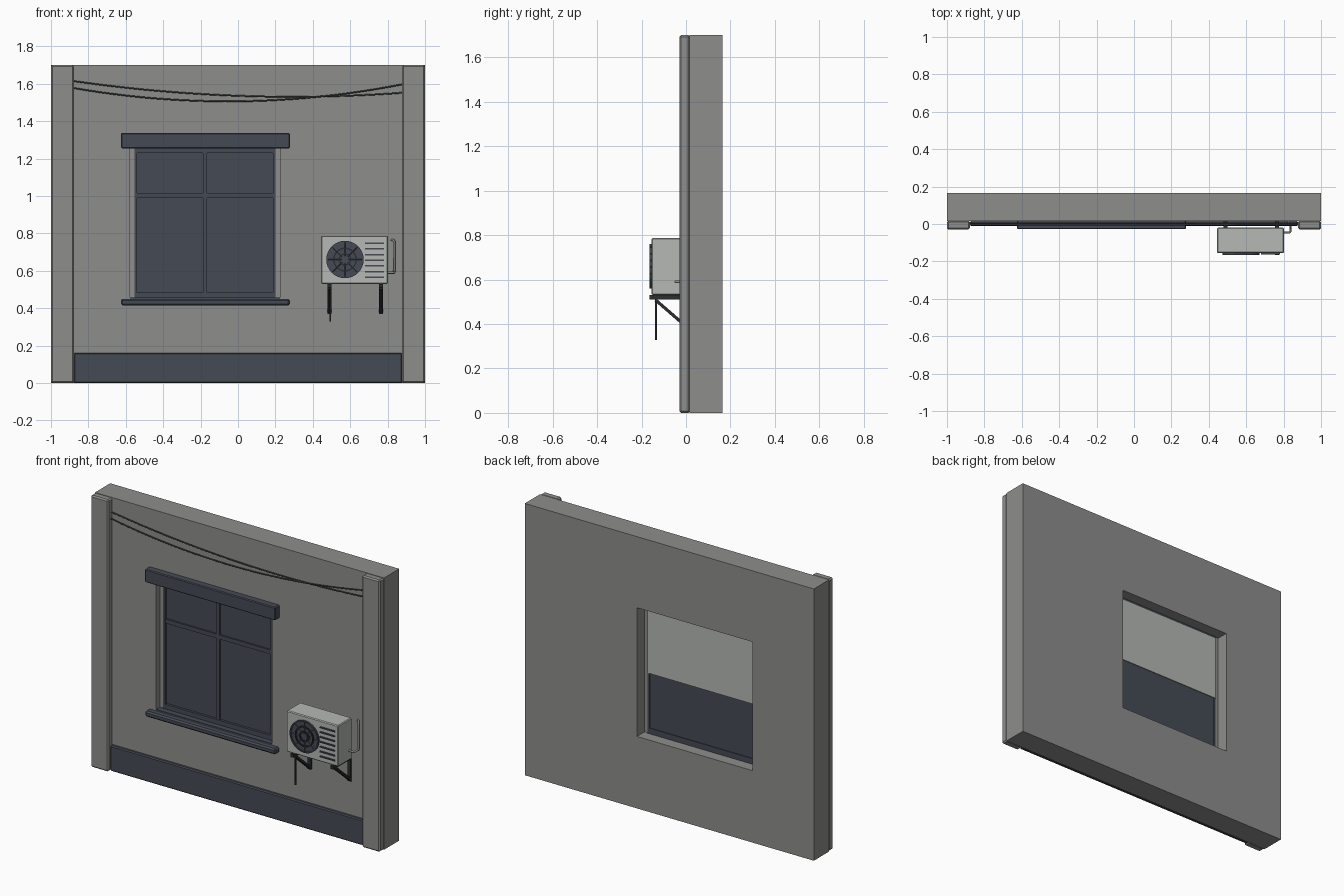
import bpy, bmesh, math
from mathutils import Vector

if "Cube" in bpy.data.objects:
    bpy.data.objects.remove(bpy.data.objects["Cube"])


def material(name, *rgb):
    m = bpy.data.materials.new(name)
    m.use_nodes = True
    m.diffuse_color = (*rgb, 1)
    m.node_tree.nodes["Principled BSDF"].inputs["Base Color"].default_value = (*rgb, 1)
    return m


plaster = material("grey plaster", .27, .27, .265)
slate = material("dark slate", .06, .07, .09)
casing_paint = material("pale casing", .46, .48, .46)
iron = material("black iron", .025, .026, .03)
cable_grey = material("cable grey", .08, .08, .08)


def finish(name, bm, mat, smooth=False):
    bmesh.ops.recalc_face_normals(bm, faces=bm.faces)
    me = bpy.data.meshes.new(name)
    bm.to_mesh(me)
    bm.free()
    me.materials.append(mat)
    ob = bpy.data.objects.new(name, me)
    bpy.context.collection.objects.link(ob)
    if smooth:
        bpy.ops.object.select_all(action='DESELECT')
        ob.select_set(True)
        bpy.context.view_layer.objects.active = ob
        bpy.ops.object.shade_smooth_by_angle(angle=math.radians(40))
    return ob


def box(name, xs, ys, zs, mat, bevel=0):
    bm = bmesh.new()
    bmesh.ops.create_cube(bm, size=1)
    for v in bm.verts:
        v.co = [a + (b - a) * (c + .5) for (a, b), c in zip((xs, ys, zs), v.co)]
    if bevel:
        bmesh.ops.bevel(bm, geom=bm.edges[:], offset=bevel, segments=1, affect='EDGES')
    return finish(name, bm, mat)


def tube(name, points, radius, mat):
    cu = bpy.data.curves.new(name, 'CURVE')
    cu.dimensions = '3D'
    cu.bevel_depth = radius
    cu.bevel_resolution = 2
    cu.use_fill_caps = True
    sp = cu.splines.new('POLY')
    sp.points.add(len(points) - 1)
    for p, co in zip(sp.points, points):
        p.co = (*co, 1)
    cu.materials.append(mat)
    ob = bpy.data.objects.new(name, cu)
    bpy.context.collection.objects.link(ob)
    return ob


def disc(name, centre, radius, y0, y1, mat, inner=0):
    # Flat disc or ring facing the front
    bm = bmesh.new()
    n = 32
    rims = []
    for r, y in ((radius, y0), (radius, y1), (inner, y1), (inner, y0)):
        if r:
            rims.append([bm.verts.new((centre[0] + r * math.cos(math.tau * i / n), y,
                                       centre[1] + r * math.sin(math.tau * i / n)))
                         for i in range(n)])
    if not inner:
        bm.faces.new(rims[0])
        bm.faces.new(rims[1])
    for k in range(len(rims) if inner else 1):
        a, b = rims[k], rims[(k + 1) % len(rims)]
        for i in range(n):
            j = (i + 1) % n
            bm.faces.new((a[i], a[j], b[j], b[i]))
    return finish(name, bm, mat, True)


# Wall with window opening
FRONT, BACK = .015, .165
L, R, B, T = -.577, .224, .45, 1.255
bm = bmesh.new()
outer = [bm.verts.new((x, FRONT, z)) for x, z in ((-1, 0), (1, 0), (1, 1.7), (-1, 1.7))]
inner = [bm.verts.new((x, FRONT, z)) for x, z in ((L, B), (R, B), (R, T), (L, T))]
for i in range(4):
    j = (i + 1) % 4
    bm.faces.new((outer[i], outer[j], inner[j], inner[i]))
ext = bmesh.ops.extrude_face_region(bm, geom=bm.faces[:], use_keep_orig=True)
for v in ext["geom"]:
    if isinstance(v, bmesh.types.BMVert):
        v.co.y = BACK
finish("wall", bm, plaster)

# Corner pilasters and plinth
for side, s in (("right", -1), ("left", 1)):
    box(side + "_pilaster", sorted((s * .878, s)), (-.03, FRONT + .003), (0, 1.7), plaster, .008)
box("plinth", (-.878, .878), (-.01, FRONT), (0, .16), slate, .006)

# Lintel and sill
box("lintel", (-.626, .277), (-.028, FRONT + .005), (T, 1.337), slate, .005)
box("sill", (-.626, .277), (-.028, FRONT + .005), (.414, B), slate, .009)
box("inner_sill", (L, R), (FRONT, .06), (B - .01, B + .006), slate)

# Window jambs, frame, glazing bars, glass and blind
GL, GR = L + .028, R - .028
box("right_jamb", (L, GL), (.055, .09), (B, T), plaster)
box("left_jamb", (GR, R), (.055, .09), (B, T), plaster)
box("right_stile", (GL - .004, GL + .01), (.05, .095), (B, T), slate)
box("left_stile", (GR - .01, GR + .004), (.05, .095), (B, T), slate)
box("top_rail", (GL, GR), (.05, .095), (T - .025, T), slate)
box("bottom_rail", (GL, GR), (.05, .095), (B, B + .035), slate)
box("mullion", (-.188, -.165), (.052, .092), (B, T), slate)
box("transom", (GL, GR), (.054, .085), (.99, 1.016), slate)
box("glass", (GL, GR), (.065, .09), (B, T), slate)
box("blind", (GL, GR), (.095, .1), (.83, T - .015), casing_paint)

# Sagging cables, each a parabola between the pilasters
for name, z0, z1, sag, y in (("upper_cable", 1.615, 1.552, .048, .004),
                             ("lower_cable", 1.578, 1.598, .082, -.004)):
    pts = []
    for i in range(25):
        t = i / 24
        pts.append((-.885 + 1.77 * t, y, z0 + (z1 - z0) * t - sag * 4 * t * (1 - t)))
    tube(name, pts, .004, cable_grey)

# Cooling unit casing
box("unit_casing", (.444, .802), (-.155, -.02), (.53, .787), casing_paint, .005)

# Fan grille: dark disc with rings and spokes
hub = (.572, .66)
disc("fan_recess", hub, .1, -.154, -.158, slate)
for i, r in enumerate((.1, .064, .034)):
    disc("grille_ring_%d" % (i + 1), hub, r, -.157, -.165, iron if i else slate, r - .008)
disc("fan_hub", hub, .02, -.157, -.163, slate)
for i in range(8):
    a = math.tau * i / 8
    d = Vector((math.cos(a), 0, math.sin(a)))
    c = Vector((hub[0], -.16, hub[1]))
    tube("grille_spoke_%d" % (i + 1), [c + d * .018, c + d * .095], .002, slate)

# Louvre slats beside the fan
for i in range(7):
    z = .565 + i * .0303
    box("louvre_%d" % (i + 1), (.679, .781), (-.162, -.154), (z - .004, z + .004), slate)

# Support brackets: arm, wall plate and diagonal brace
for side, x in (("right", .489), ("left", .765)):
    xs = (x - .011, x + .011)
    box(side + "_bracket_arm", xs, (-.165, FRONT), (.51, .53), iron)
    box(side + "_bracket_plate", xs, (.005, FRONT), (.37, .53), iron)
    brace = box(side + "_bracket_brace", xs, (-.098, .098), (-.007, .007), iron)
    brace.rotation_euler.x = -math.atan2(.13, .15)
    brace.location = (0, -.063, .444)
tube("drain_hose", [(.493, -.135, .52), (.493, -.135, .328)], .005, iron)

# Refrigerant pipe from the casing into the wall
tube("refrigerant_pipe", [(.795, -.046, .59), (.828, -.046, .59), (.836, -.04, .59),
                          (.836, -.008, .59), (.836, -.002, .598), (.836, -.002, .757),
                          (.83, .002, .764), (.82, .02, .764)], .006, plaster)
